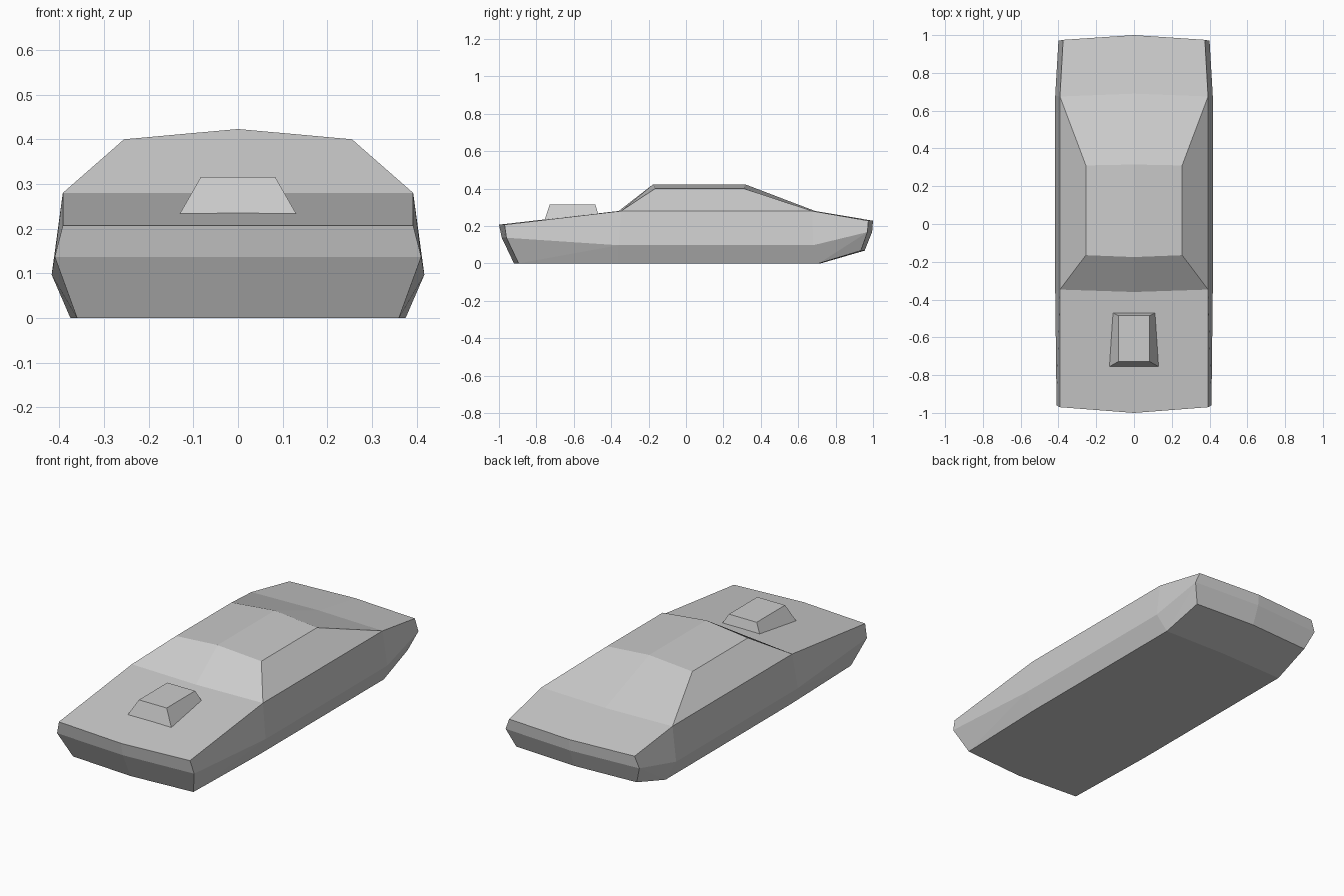
import bpy, bmesh

cube = bpy.data.objects.get("Cube")
if cube:
    bpy.data.objects.remove(cube)

paint = bpy.data.materials.new("light grey")
paint.use_nodes = True
GREY = (0.6, 0.6, 0.6, 1)
paint.diffuse_color = GREY
paint.node_tree.nodes["Principled BSDF"].inputs["Base Color"].default_value = GREY


def make_half(name, faces):
    """Mesh of the left half from lists of corner points, mirrored across x."""
    mesh = bpy.data.meshes.new(name)
    bm = bmesh.new()
    for face in faces:
        bm.faces.new([bm.verts.new(p) for p in face])
    bmesh.ops.remove_doubles(bm, verts=bm.verts, dist=0.0005)
    mirrored = bmesh.ops.duplicate(bm, geom=bm.verts[:] + bm.edges[:] + bm.faces[:])
    for v in mirrored["geom"]:
        if isinstance(v, bmesh.types.BMVert):
            v.co.x = -v.co.x
    bmesh.ops.remove_doubles(bm, verts=bm.verts, dist=0.0005)
    bmesh.ops.recalc_face_normals(bm, faces=bm.faces)
    bm.to_mesh(mesh)
    bm.free()
    obj = bpy.data.objects.new(name, mesh)
    bpy.context.collection.objects.link(obj)
    mesh.materials.append(paint)
    return obj


def pair(x, y_edge, y_mid, z_edge, z_mid=None):
    """Outer edge point and the centre line point beside it."""
    return (x, y_edge, z_edge), (0, y_mid, z_edge if z_mid is None else z_mid)


# Body rails, front to back: underside, widest line, shoulder
floor = [pair(0.36, -0.895, -0.92, 0), pair(0.375, -0.36, -0.36, 0),
         pair(0.375, 0.71, 0.72, 0), pair(0.36, 0.935, 0.955, 0.068)]
waist = [pair(0.41, -0.96, -0.985, 0.137), pair(0.417, -0.36, -0.36, 0.097),
         pair(0.417, 0.68, 0.68, 0.097), pair(0.4, 0.97, 0.995, 0.167)]
shoulder = [pair(0.392, -0.97, -1, 0.207), pair(0.392, -0.347, -0.36, 0.28),
            pair(0.392, 0.675, 0.69, 0.28), pair(0.375, 0.975, 1, 0.228)]
# Roof edges, front and back
roof = [pair(0.255, -0.165, -0.175, 0.4, 0.423), pair(0.255, 0.31, 0.315, 0.4, 0.423)]


def strip(a, b):
    return [a[0], a[1], b[1], b[0]]


faces = []
# Underside and flanks
for i in range(3):
    faces.append(strip(floor[i], floor[i + 1]))
    f0, f1 = floor[i][0], floor[i + 1][0]
    w0, w1 = waist[i][0], waist[i + 1][0]
    s0, s1 = shoulder[i][0], shoulder[i + 1][0]
    faces += [[f0, w1, w0], [f0, f1, w1], [w0, w1, s1, s0]]
# Nose and tail
for end in (0, 3):
    faces += [strip(floor[end], waist[end]), strip(waist[end], shoulder[end])]
# Bonnet, windscreen, roof, rear window, boot
top = [shoulder[0], shoulder[1], roof[0], roof[1], shoulder[2], shoulder[3]]
faces += [strip(a, b) for a, b in zip(top, top[1:])]
# Side windows
faces.append([shoulder[1][0], shoulder[2][0], roof[1][0], roof[0][0]])
make_half("car_body", faces)

# Bonnet scoop
base = [pair(0.13, -0.755, -0.755, 0.234), pair(0.112, -0.47, -0.47, 0.265)]
lid = [pair(0.083, -0.728, -0.728, 0.316), pair(0.083, -0.485, -0.485, 0.316)]
make_half("bonnet_scoop", [strip(*lid), strip(*base), strip(base[0], lid[0]),
                           strip(base[1], lid[1]),
                           [base[0][0], base[1][0], lid[1][0], lid[0][0]]])
